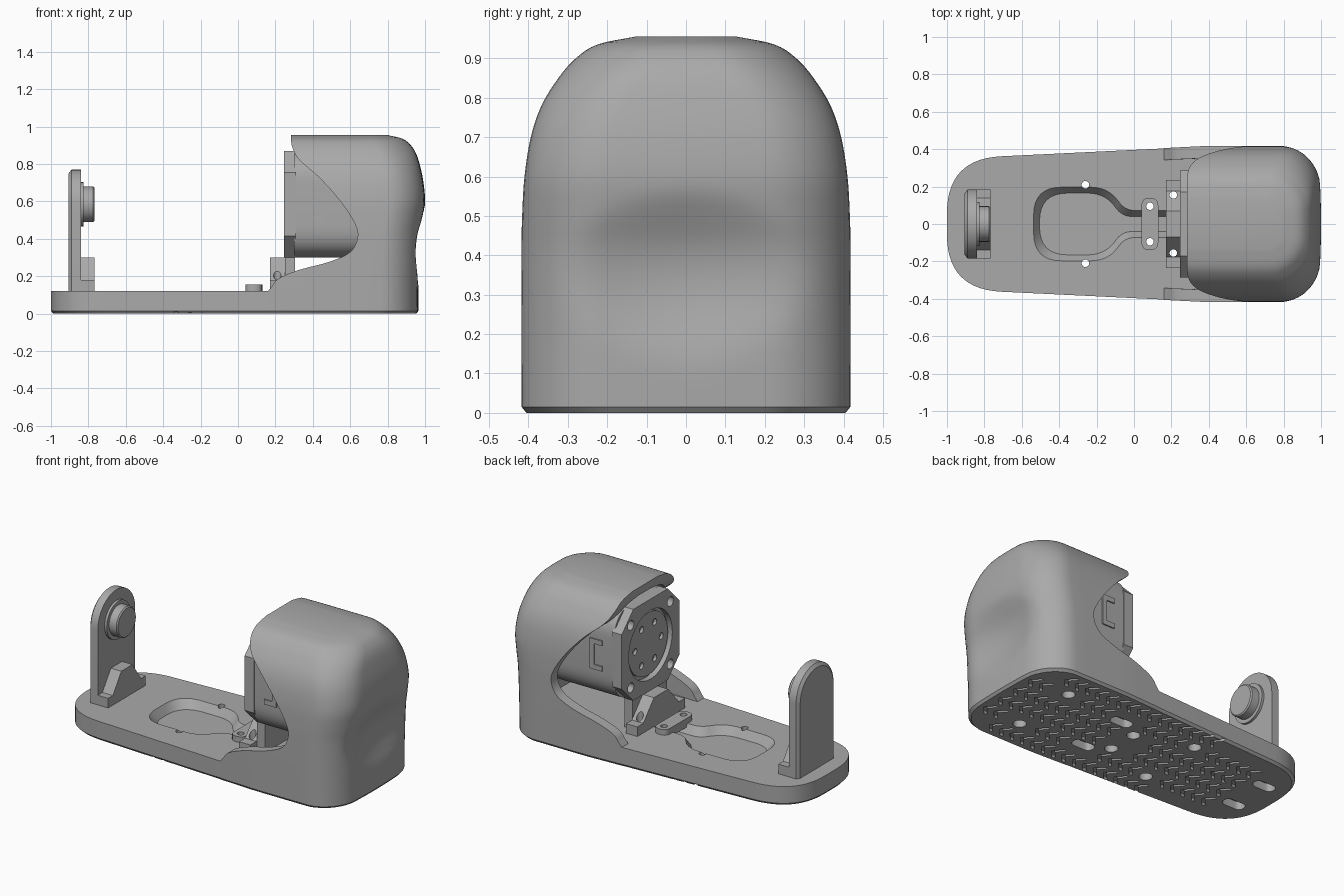
import bpy, bmesh
from math import sin, cos, pi, radians
from mathutils import Vector

cube = bpy.data.objects.get("Cube")
if cube:
    bpy.data.objects.remove(cube, do_unlink=True)

grey = bpy.data.materials.new("plain_grey")
grey.use_nodes = True
grey.diffuse_color = (0.4, 0.4, 0.4, 1)
grey.node_tree.nodes["Principled BSDF"].inputs["Base Color"].default_value = grey.diffuse_color


# ---- helpers ----
def add_loft(bm, rings):
    rows = [[bm.verts.new(p) for p in ring] for ring in rings]
    n = len(rows[0])
    for a, b in zip(rows, rows[1:]):
        for i in range(n):
            j = (i + 1) % n
            bm.faces.new((a[i], a[j], b[j], b[i]))
    bm.faces.new(rows[0])
    bm.faces.new(rows[-1])


def make(name, lofts):
    bm = bmesh.new()
    for rings in lofts:
        add_loft(bm, rings)
    bmesh.ops.recalc_face_normals(bm, faces=bm.faces)
    mesh = bpy.data.meshes.new(name)
    bm.to_mesh(mesh)
    bm.free()
    mesh.materials.append(grey)
    ob = bpy.data.objects.new(name, mesh)
    bpy.context.collection.objects.link(ob)
    return ob


def level(pts, t, axis):
    order = {"x": lambda u, v: (t, u, v), "y": lambda u, v: (u, t, v), "z": lambda u, v: (u, v, t)}
    return [order[axis](u, v) for u, v in pts]


def prism(pts, lo, hi, axis):
    return [level(pts, lo, axis), level(pts, hi, axis)]


def circle(u, v, r, n=40):
    return [(u + r * cos(2 * pi * i / n), v + r * sin(2 * pi * i / n)) for i in range(n)]


def rounded(corners, steps=8):
    """Corners are (u, v, tangent length)."""
    out = []
    for i, (u, v, t) in enumerate(corners):
        p = Vector((u, v))
        if t <= 0:
            out.append((u, v))
            continue
        a = p + (Vector(corners[i - 1][:2]) - p).normalized() * t
        c = p + (Vector(corners[(i + 1) % len(corners)][:2]) - p).normalized() * t
        for k in range(steps + 1):
            s = k / steps
            out.append(tuple(a * (1 - s) ** 2 + p * (2 * s * (1 - s)) + c * s * s))
    return out


def mirrored(half):
    return half + [(u, -v, t) for u, v, t in reversed(half)]


def spline(points, n):
    pts = [Vector(p) for p in points]
    pts = [pts[0] * 2 - pts[1]] + pts + [pts[-1] * 2 - pts[-2]]
    out = []
    for a, b, c, d in zip(pts, pts[1:], pts[2:], pts[3:]):
        for k in range(n):
            s = k / n
            out.append(0.5 * (2 * b + (c - a) * s + (2 * a - 5 * b + 4 * c - d) * s * s
                              + (3 * b - a - 3 * c + d) * s ** 3))
    return out + [pts[-2]]


def boolean(ob, cutter, operation="DIFFERENCE"):
    cutter.hide_render = True
    mod = ob.modifiers.new("cut", "BOOLEAN")
    mod.operation, mod.object, mod.solver = operation, cutter, "EXACT"
    bpy.context.view_layer.objects.active = ob
    bpy.ops.object.modifier_apply(modifier=mod.name)
    bpy.data.objects.remove(cutter, do_unlink=True)


# ---- hood: stacked plan outlines, rounded at the back ----
def plan(z, w, b, x0):
    r = min(0.2, w * 0.7)
    side = [(x0 + (b - r - x0) * i / 8, w) for i in range(8)]
    corner = [(b - r + r * sin(i * pi / 20), w - r + r * cos(i * pi / 20)) for i in range(10)]
    back = [(b, (w - r) * (1 - i / 8)) for i in range(8)]
    half = side + corner + back
    ring = []
    for x, y in half + [(b, 0)] + [(x, -y) for x, y in reversed(half)]:
        if x > b - r:
            x -= 0.02 * (y / w) ** 2 * (x - b + r) / r
            q = (y / 0.33) ** 2 + ((z - 0.35) / 0.22) ** 2
            x -= 0.045 * max(0, 1 - q) ** 1.5
        y *= 1 - 0.12 * max(0, 0.4 - x)
        ring.append((x, y, z))
    return ring


hood_profile = spline([(0.015, .417, .965), (.2, .418, .967), (.4, .418, .975), (.5, .416, .988),
                       (.6, .41, 1), (.7, .394, .992), (.78, .367, .976), (.85, .324, .955),
                       (.9, .28, .925), (.935, .225, .88), (.955, .13, .8)], 4)
body = make("base_and_hood", [[plan(0, .405, .953, .16)] + [plan(z, w, b, .16) for z, w, b in hood_profile]])
cavity = [plan(0.12 + z * 0.82, w - .065, b - .06, .05) for z, w, b in hood_profile]
cavity[0] = [(x, y, 0.12) for x, y, z in cavity[0]]
boolean(body, make("cavity", [cavity]))

# curved side opening
edge = spline([(.16, .12), (.18, .145), (.22, .19), (.33, .235), (.49, .278), (.6, .33), (.64, .41),
               (.62, .49), (.54, .61), (.435, .727), (.33, .82), (.29, .89), (.282, .96)], 5)
opening = [tuple(p) for p in edge] + [(.282, 1.1), (.05, 1.1), (.05, .12)]
boolean(body, make("opening", [prism(opening, -.6, .6, "y")]))


# ---- base plate ----
def base_outline(d):
    return rounded(mirrored([(-1 + d, .348 - d, .29), (.16, .404 - d, 0), (.7, .404 - d, 0)]), 14)


plate = make("plate", [[level(base_outline(d), z, "z") for d, z in ((.012, 0), (0, .015), (0, .12))]])
boolean(body, plate, "UNION")


# cable recess with sloped walls
def keyhole(d):
    return rounded(mirrored([(.2, .075 - d, 0), (-.05 - d / 2, .075 - d, .06),
                             (-.13 - d / 2, .2 - d, .1), (-.54 + d, .2 - d, .15)]))


boolean(body, make("recess", [[level(keyhole(.035), .07, "z"), level(keyhole(0), .125, "z")]]))

# screw holes, counterbores and slots
through = [(x, y * s) for x, y in ((-.26, .21), (.085, .095), (.21, .155)) for s in (1, -1)]
bores = [(.65, .21), (.65, -.21), (-.26, .21), (-.26, -.21), (.085, .095), (.085, -.095)]
slots = [(.23, .165), (.23, -.165), (-.83, .13), (-.83, -.13)]
boolean(body, make("holes", [prism(circle(x, y, .02, 16), -.1, .2, "z") for x, y in through]))
cuts = [prism(circle(x, y, .038, 24), -.1, .05, "z") for x, y in bores]
for x, y in slots:
    box = [(x + a * .07, y + b * .035, .034) for a, b in ((1, 1), (-1, 1), (-1, -1), (1, -1))]
    cuts.append(prism(rounded(box, 5), -.1, .05, "z"))
boolean(body, make("bores", cuts))

# chevron tread on the underside
cuts = []
for i in range(25):
    for cy in (-.325, -.195, -.065, .065, .195, .325):
        cx = -.9 + i * .075
        limit = .40 - max(0, -.7 - cx) * 0.7 - max(0, cx - .75) * 0.5 - max(0, .2 - cx) * .05
        near = any(abs(cx - x) < .1 and abs(cy - y) < .09 for x, y in bores + slots)
        if abs(cy) + .05 > limit or near:
            continue
        arm = [(cx - .045, cy - .052), (cx, cy), (cx - .045, cy + .052)]
        vee = arm + [(x + .022, y) for x, y in reversed(arm)]
        cuts.append(prism(vee, -.1, .018, "z"))
boolean(body, make("tread", cuts))
parts = [body]


# ---- brackets: stepped foot with a central gusset ----
def foot(name, x0, x1, w):
    half = [(w, .11), (w, .18), (w * .75, .18), (w * .3, .3)]
    parts.append(make(name, [prism(half + [(-y, z) for y, z in reversed(half)], x0, x1, "x")]))


foot("arm_foot", -.85, -.768, .185)
foot("motor_foot", .172, .25, .235)
boolean(parts[-1], make("foot_holes", [prism(circle(.21, s * .155, .02, 16), 0, .4, "z") for s in (1, -1)]))


# ---- support arm with hub ----
def arch(r):
    top = [(r * cos(i * pi / 24), .585 + r * sin(i * pi / 24)) for i in range(25)]
    return top + [(-r, .115), (r, .115)]


parts.append(make("support_arm", [[level(arch(r), x, "x") for r, x in ((.165, -.905), (.185, -.89), (.185, -.84))]]))
parts.append(make("arm_hub", [[level(circle(0, .585, r), x, "x") for r, x in
                               ((.118, -.85), (.118, -.825), (.095, -.825), (.095, -.775), (.088, -.768))]]))

# ---- cable clamp ----
clamp = rounded([(.085 + a * .045, b * .14, .044) for a, b in ((1, 1), (-1, 1), (-1, -1), (1, -1))])
parts.append(make("cable_clamp", [prism(clamp, .1, .155, "z")]))
boolean(parts[-1], make("clamp_holes", [prism(circle(.085, s * .095, .02, 16), 0, .3, "z") for s in (1, -1)]))

# ---- motor ----
square = ((1, 1), (-1, 1), (-1, -1), (1, -1))
parts.append(make("motor_body", [prism(rounded([(a * .28, .585 + b * .285, .17) for a, b in square], 10), .3, .76, "x")]))
octagon = [(a * u, .585 + b * v) for a, b in square
           for u, v in (((.285, .17), (.17, .285)) if a * b > 0 else ((.17, .285), (.285, .17)))]
flange = make("motor_flange", [prism(octagon, .245, .31, "x")])
boolean(flange, make("face_cut", [prism(circle(0, .585, .215), .2, .28, "x")]))
boolean(flange, make("flange_holes", [prism(circle(a * .195, .585 + b * .195, .03, 20), .2, .29, "x") for a, b in square]))
parts.append(flange)
parts.append(make("flange_stem", [prism([(-.17, .11), (.17, .11), (.17, .35), (-.17, .35)], .25, .305, "x")]))
rotor = make("motor_rotor", [prism(circle(0, .585, .195), .262, .3, "x")])
boolean(rotor, make("rotor_holes", [prism(circle(y, z, .02, 16), .2, .28, "x") for y, z in circle(0, .585, .13, 6)]))
parts.append(rotor)

# latches on the motor sides
for side, s in (("left", 1), ("right", -1)):
    c_shape = [(.38, .49), (.465, .49), (.465, .68), (.38, .68), (.38, .65), (.435, .65), (.435, .52), (.38, .52)]
    parts.append(make("motor_latch_" + side, [prism(c_shape, s * .275, s * .288, "y")]))

# ---- smooth shading with sharp edges ----
bpy.ops.object.select_all(action="DESELECT")
for ob in parts:
    ob.select_set(True)
bpy.context.view_layer.objects.active = body
bpy.ops.object.shade_smooth_by_angle(angle=radians(30))
